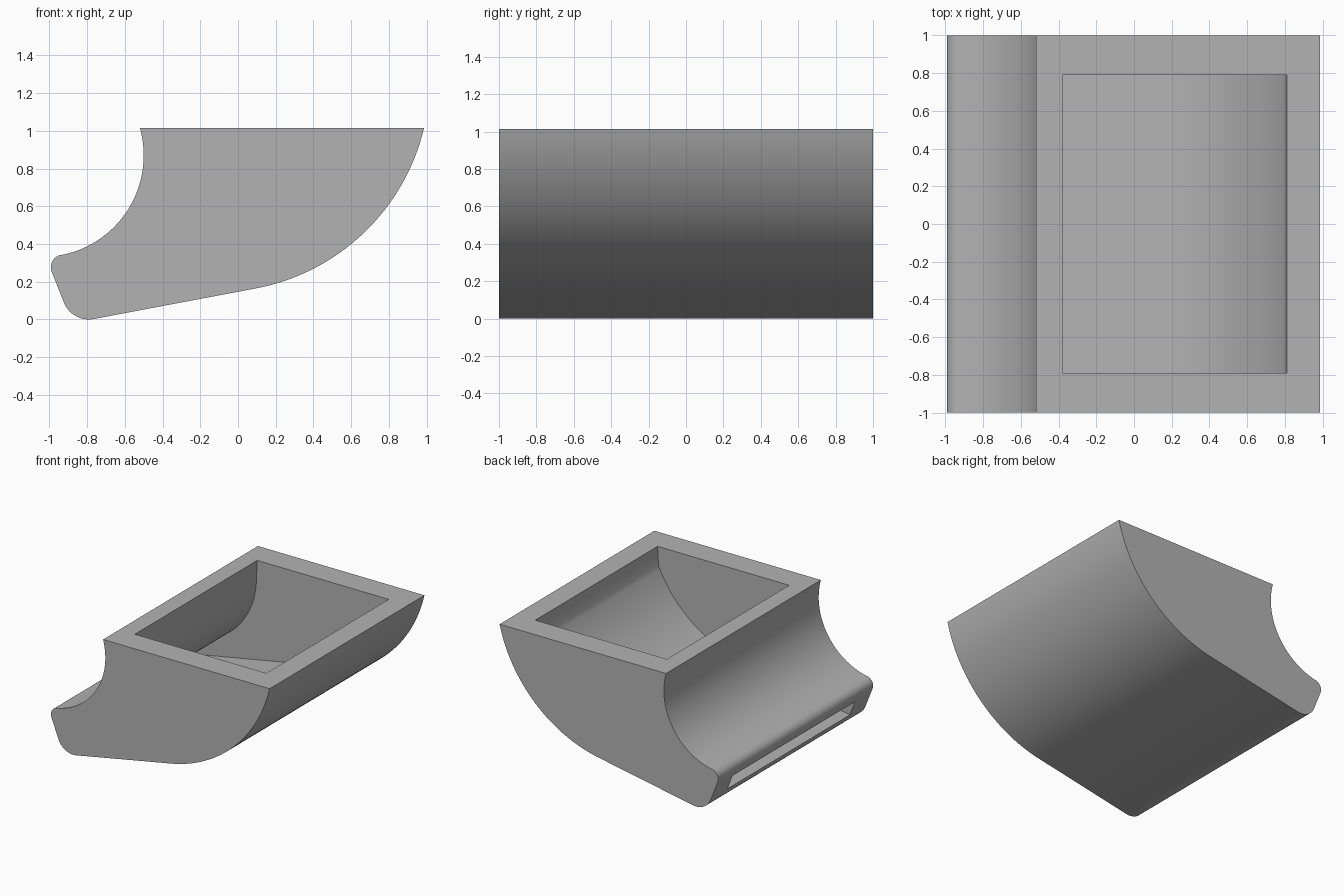
import bpy, bmesh, math

cube = bpy.data.objects.get("Cube")
if cube:
    bpy.data.objects.remove(cube, do_unlink=True)


def arc(cx, cz, r, start, end, steps):
    """Points on an arc in the XZ plane, angles in degrees."""
    angles = [math.radians(start + (end - start) * i / steps) for i in range(steps + 1)]
    return [(cx + r * math.cos(a), cz + r * math.sin(a)) for a in angles]


def extrude_profile(name, profile, half_width):
    """Solid made by sweeping an XZ profile along Y."""
    bm = bmesh.new()
    face = bm.faces.new([bm.verts.new((x, -half_width, z)) for x, z in profile])
    swept = bmesh.ops.extrude_face_region(bm, geom=[face])
    verts = [g for g in swept["geom"] if isinstance(g, bmesh.types.BMVert)]
    bmesh.ops.translate(bm, verts=verts, vec=(0, 2 * half_width, 0))
    bmesh.ops.recalc_face_normals(bm, faces=bm.faces)
    mesh = bpy.data.meshes.new(name)
    bm.to_mesh(mesh)
    bm.free()
    obj = bpy.data.objects.new(name, mesh)
    bpy.context.collection.objects.link(obj)
    return obj


grey = bpy.data.materials.new("plain grey")
grey.use_nodes = True
colour = (0.45, 0.45, 0.45, 1)
grey.diffuse_color = colour
grey.node_tree.nodes["Principled BSDF"].inputs["Base Color"].default_value = colour

# Outer shell: scooped neck, rounded lip, sloping base, curved back
top = 1.015
shell = (
    arc(-1.038, 0.87, 0.538, 15.6, -79, 32)
    + arc(-0.925, 0.277, 0.067, 103, 201.5, 10)
    + arc(-0.791, 0.142, 0.142, 201.5, 280.5, 10)
    + arc(-0.115, 1.277, 1.132, -79.5, -13.4, 32)
)
shell[0] = (shell[0][0], top)
shell[-1] = (0.986, top)
duct = extrude_profile("duct_shell", shell, 1.0)
duct.data.materials.append(grey)

# Hollow passage from the top opening to the slot in the lip
floor = arc(-0.115, 1.277, 1.008, -79.5, -24.5, 32)
slope = math.tan(math.radians(10.5))
floor_start = (-1.2, floor[0][1] - slope * (floor[0][0] + 1.2))
passage = (
    [(-0.38, 1.2), (-0.38, top)]
    + arc(-1.038, 0.87, 0.652, -3, -86, 32)
    + [(-1.2, 0.22), floor_start]
    + floor
    + [(0.81, top), (0.81, 1.2)]
)
cutter = extrude_profile("passage_cutter", passage, 0.79)
cutter.hide_render = True
cutter.data.materials.append(grey)

cut = duct.modifiers.new("hollow", "BOOLEAN")
cut.operation = "DIFFERENCE"
cut.solver = "EXACT"
cut.object = cutter
bpy.ops.object.select_all(action="DESELECT")
duct.select_set(True)
bpy.context.view_layer.objects.active = duct
bpy.ops.object.modifier_apply(modifier=cut.name)
bpy.data.objects.remove(cutter, do_unlink=True)

bpy.ops.object.shade_smooth_by_angle(angle=math.radians(25))
